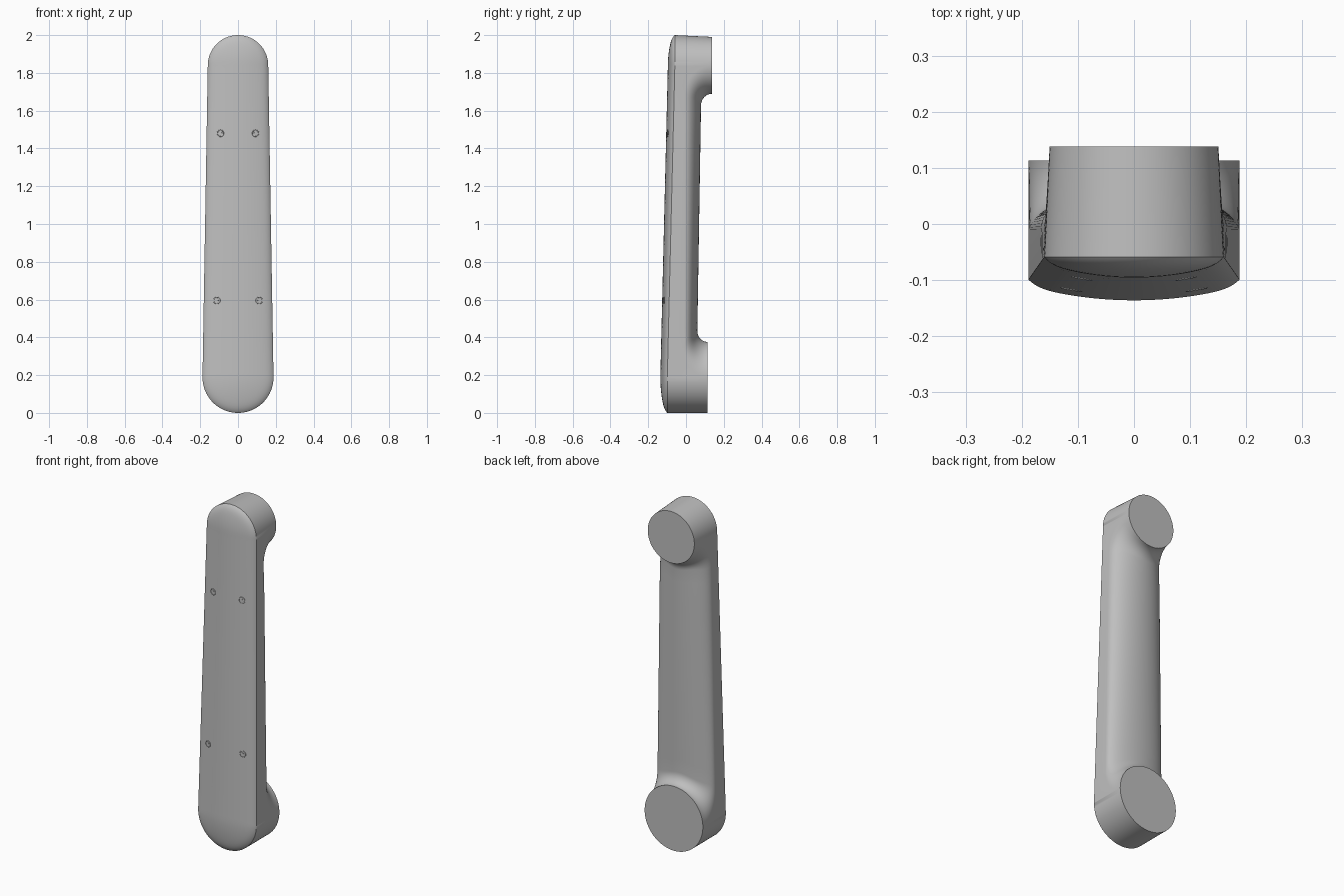
import bpy, bmesh, math

if "Cube" in bpy.data.objects:
    bpy.data.objects.remove(bpy.data.objects["Cube"])

grey = bpy.data.materials.new("light_grey")
grey.diffuse_color = (0.52, 0.52, 0.52, 1)
grey.use_nodes = True
grey.node_tree.nodes["Principled BSDF"].inputs["Base Color"].default_value = grey.diffuse_color

# Lower and upper ends: centre height, radius, mounting face depth
ZB, RB, YB = 0.188, 0.188, 0.113
ZT, RT, YT = 1.84, 0.16, 0.138
EDGE = -0.01          # depth where the rounded back meets the side walls
NC = 48               # columns across the width


def lerp(a, b, t):
    return a + (b - a) * t


def along(z):
    return (z - ZB) / (ZT - ZB)


def half_width(z):
    return lerp(RB, RT, min(1, max(0, along(z))))


def front_y(x, z):
    """Crowned front cover that rolls over towards its rim."""
    dz = max(ZB - z, z - ZT, 0)
    rho = min(1, math.hypot(x, dz) / half_width(z))
    return lerp(-0.136, -0.096, along(min(ZT, max(ZB, z)))) + 0.025 * rho**2 + 0.012 * rho**12


def beam_y(z, c):
    """Elliptical back of the beam."""
    return EDGE + (lerp(0.056, 0.083, along(z)) - EDGE) * c


def column(theta):
    """Rows of (x, z, back depth) running from the bottom to the top."""
    u, c = math.sin(theta), math.cos(theta)
    fil = 0.06 + 0.10 * u**4
    rows = []
    arcs = [math.sin(math.pi * (i / 24 - 0.5)) for i in range(25)]
    lo, hi = ZB + RB * c, ZT - RT * c * 0.94
    for w in arcs:                                   # lower mounting face
        rows.append((u * RB, ZB + w * RB * c, YB))
    steps = [1 - math.cos(math.pi / 2 * i / 10) for i in range(1, 11)]
    for t in steps:                                  # lower fillet
        z = lo + t * fil
        g = 1 - math.sqrt(max(0, 1 - (1 - t)**2))
        rows.append((u * half_width(z), z, lerp(beam_y(z, c), YB, g)))
    for i in range(1, 16):                           # beam
        z = lerp(lo + fil, hi - fil, i / 16)
        rows.append((u * half_width(z), z, beam_y(z, c)))
    for t in reversed(steps):                        # upper fillet
        z = hi - t * fil
        g = 1 - math.sqrt(max(0, 1 - (1 - t)**2))
        rows.append((u * half_width(z), z, lerp(beam_y(z, c), YT, g)))
    for w in arcs:                                   # upper mounting face
        rows.append((u * RT, ZT + w * RT * c * (0.94 if w < 0 else 1), YT))
    return rows


# Link body: matching front and back skins joined by a rim wall
bm = bmesh.new()
back, front = [], []
for i in range(NC + 1):
    rows = column(math.pi * (i / NC - 0.5))
    bcol, fcol = [], []
    for x, z, y in rows:
        # the upper boss narrows slightly towards its mounting face
        k = max(0, y + 0.05) / 0.188 * 0.06 * min(1, max(0, (z - 1.5) / 0.2))
        zz = ZT + (z - ZT) * (1 - k) if z > ZT else z
        bcol.append(bm.verts.new((x * (1 - k), y, zz)))
        fcol.append(bm.verts.new((x, front_y(x, z), z)))
    back.append(bcol)
    front.append(fcol)
n = len(back[0])
for i in range(NC):
    for j in range(n - 1):
        bm.faces.new((back[i][j], back[i][j + 1], back[i + 1][j + 1], back[i + 1][j]))
        bm.faces.new((front[i][j], front[i + 1][j], front[i + 1][j + 1], front[i][j + 1]))
    for j in (0, n - 1):
        bm.faces.new((back[i][j], back[i + 1][j], front[i + 1][j], front[i][j]))
for i in (0, NC):
    for j in range(n - 1):
        bm.faces.new((back[i][j], back[i][j + 1], front[i][j + 1], front[i][j]))
bmesh.ops.remove_doubles(bm, verts=bm.verts, dist=1e-5)
bmesh.ops.dissolve_degenerate(bm, edges=bm.edges, dist=1e-6)
bmesh.ops.recalc_face_normals(bm, faces=bm.faces)
mesh = bpy.data.meshes.new("link_body")
bm.to_mesh(mesh)
bm.free()
body = bpy.data.objects.new("link_body", mesh)
bpy.context.collection.objects.link(body)


def finish(obj, name):
    obj.name = name
    obj.data.materials.append(grey)
    bpy.ops.object.select_all(action='DESELECT')
    obj.select_set(True)
    bpy.context.view_layer.objects.active = obj
    bpy.ops.object.shade_smooth_by_angle(angle=math.radians(35))


finish(body, "link_body")

# Four cover screws: a thin rim ring and a small head
for sx, z in ((0.093, 1.48), (0.112, 0.595)):
    for side in (-1, 1):
        x = sx * side
        loc = (x, front_y(x, z), z)
        tilt = (math.pi / 2, 0, 0.05 * x / half_width(z)**2)
        bpy.ops.mesh.primitive_torus_add(major_radius=0.017, minor_radius=0.0022, major_segments=24,
                                         minor_segments=6, location=loc, rotation=tilt)
        finish(bpy.context.object, "screw_rim")
        bpy.ops.mesh.primitive_cylinder_add(vertices=16, radius=0.008, depth=0.004,
                                            location=loc, rotation=tilt)
        finish(bpy.context.object, "screw_head")
